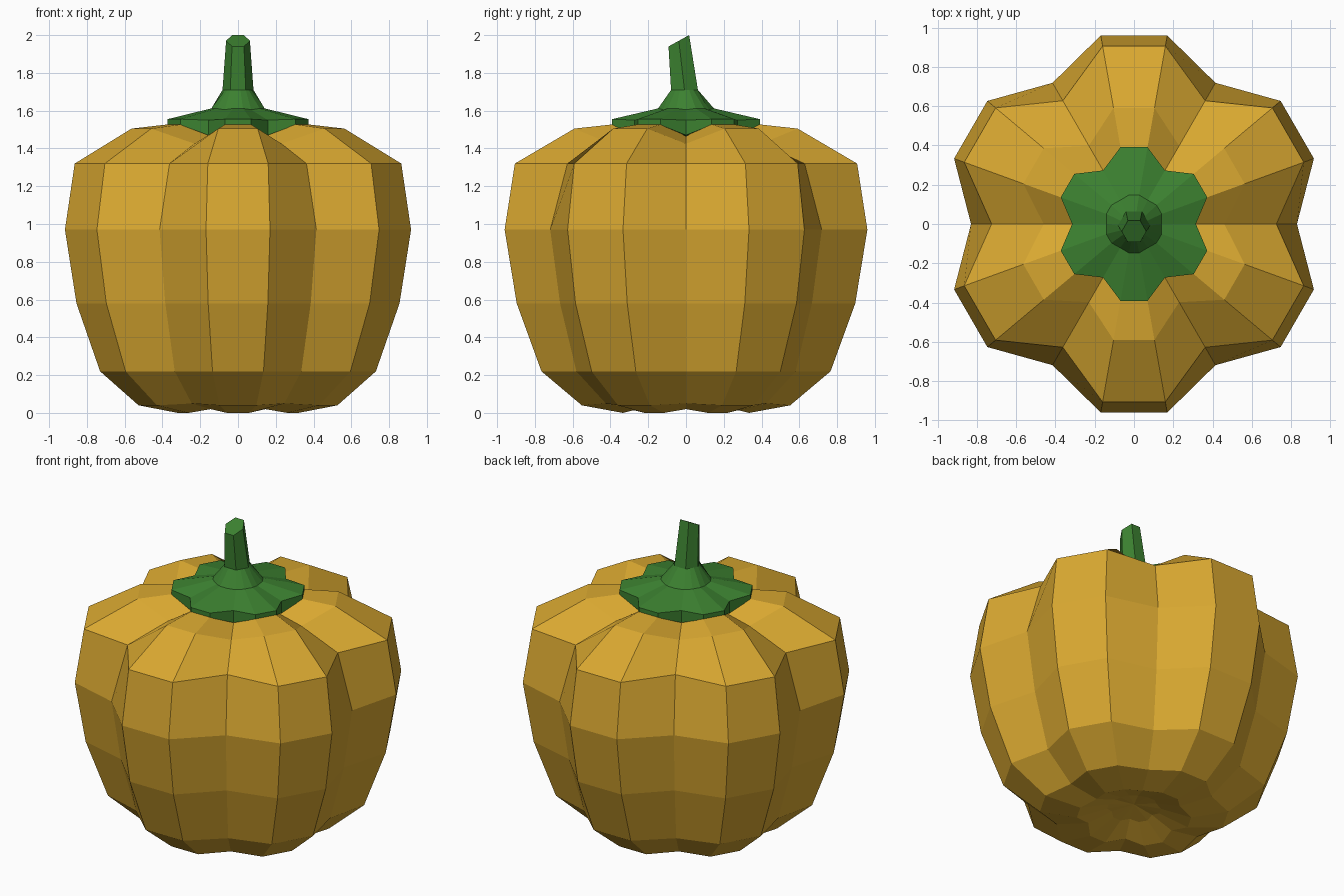
import bpy, bmesh, math

if "Cube" in bpy.data.objects:
    bpy.data.objects.remove(bpy.data.objects["Cube"])


def material(name, col):
    m = bpy.data.materials.new(name)
    m.diffuse_color = (*col, 1)
    m.use_nodes = True
    m.node_tree.nodes["Principled BSDF"].inputs["Base Color"].default_value = m.diffuse_color
    return m


def ring(bm, lobe_r, lobe_z, groove_r, groove_z, dy=0, tilt=0):
    """18 points around: every third one sits in a groove between six lobes."""
    out = []
    for i in range(18):
        a = math.radians(20 * i)
        r, z = (groove_r, groove_z) if i % 3 == 0 else (lobe_r, lobe_z)
        x, y = r * math.cos(a), r * math.sin(a)
        out.append(bm.verts.new((x, y + dy, z + tilt * y)))
    return out


def loft(name, rings, start, end, mat):
    """Skin the rings, closing each end with a fan to a centre point."""
    bm = bmesh.new()
    loops = [ring(bm, *r) for r in rings]
    for a, b in zip(loops, loops[1:]):
        for i in range(18):
            j = (i + 1) % 18
            bm.faces.new((a[i], a[j], b[j], b[i]))
    for loop, point in ((loops[0], start), (loops[-1], end)):
        c = bm.verts.new(point)
        for i in range(18):
            bm.faces.new((loop[i], loop[(i + 1) % 18], c))
    bmesh.ops.recalc_face_normals(bm, faces=bm.faces)
    me = bpy.data.meshes.new(name)
    bm.to_mesh(me)
    bm.free()
    me.materials.append(mat)
    ob = bpy.data.objects.new(name, me)
    bpy.context.collection.objects.link(ob)
    return ob


orange = material("golden orange", (0.69, 0.39, 0.03))
green = material("leaf green", (0.045, 0.22, 0.03))

# Six-lobed body, from the hollow underside to the dimple under the leaf
loft("pumpkin_body", [
    (0.16, 0.06, 0.14, 0.07),
    (0.34, 0.00, 0.29, 0.02),
    (0.56, 0.04, 0.49, 0.05),
    (0.777, 0.22, 0.67, 0.22),
    (0.91, 0.58, 0.77, 0.58),
    (0.975, 0.97, 0.83, 0.97),
    (0.92, 1.32, 0.725, 1.32),
    (0.60, 1.505, 0.46, 1.425),
    (0.37, 1.53, 0.29, 1.465),
], (0, 0, 0.09), (0, 0, 1.42), orange)

# Leafy collar flaring up into a bent six-sided stem
k = math.cos(math.radians(30)) / math.cos(math.radians(10))
loft("collar_and_stem", [
    (0.397, 1.525, 0.315, 1.47),
    (0.397, 1.555, 0.315, 1.55),
    (0.15, 1.612, 0.14, 1.605),
    (0.082 * k, 1.71, 0.082, 1.71, -0.008),
    (0.063 * k, 1.97, 0.063, 1.97, -0.038, 0.55),
], (0, 0, 1.45), (0, -0.038, 1.97), green)
